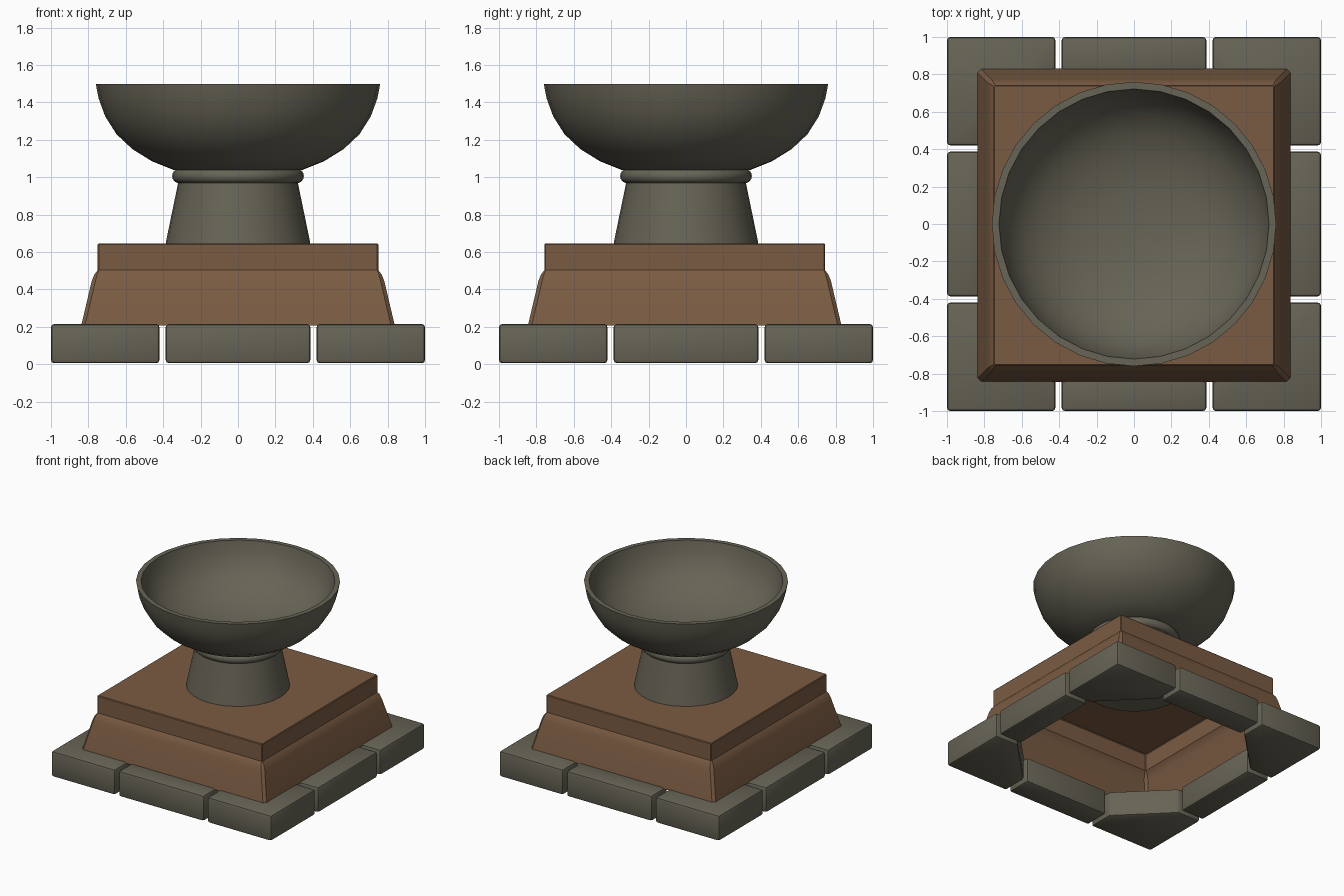
import bpy, bmesh, math

if "Cube" in bpy.data.objects:
    bpy.data.objects.remove(bpy.data.objects["Cube"])


def material(name, rgb):
    m = bpy.data.materials.new(name)
    m.diffuse_color = (*rgb, 1)
    m.use_nodes = True
    m.node_tree.nodes["Principled BSDF"].inputs["Base Color"].default_value = m.diffuse_color
    return m


STONE = material("grey green stone", (0.135, 0.127, 0.092))
BROWN = material("brown clay", (0.195, 0.105, 0.055))


def finish(name, bm, mat, angle=35):
    bmesh.ops.recalc_face_normals(bm, faces=bm.faces)
    me = bpy.data.meshes.new(name)
    bm.to_mesh(me)
    bm.free()
    me.materials.append(mat)
    ob = bpy.data.objects.new(name, me)
    bpy.context.collection.objects.link(ob)
    bpy.ops.object.select_all(action='DESELECT')
    bpy.context.view_layer.objects.active = ob
    ob.select_set(True)
    bpy.ops.object.shade_smooth_by_angle(angle=math.radians(angle))
    return ob


def prism(name, outline, z0, z1, mat, bevel):
    bm = bmesh.new()
    f = bm.faces.new([bm.verts.new((x, y, z0)) for x, y in outline])
    ext = bmesh.ops.extrude_face_region(bm, geom=[f])
    for v in ext['geom']:
        if isinstance(v, bmesh.types.BMVert):
            v.co.z = z1
    bmesh.ops.recalc_face_normals(bm, faces=bm.faces)
    bmesh.ops.bevel(bm, geom=bm.edges[:], offset=bevel, segments=2,
                    profile=0.5, affect='EDGES')
    return finish(name, bm, mat)


def lathe(name, profile, mat, seg=32):
    # a radius of zero becomes a single pole vertex
    bm = bmesh.new()
    rings = []
    for r, z in profile:
        n = 1 if r == 0 else seg
        rings.append([bm.verts.new((r * math.cos(2 * math.pi * i / seg),
                                    r * math.sin(2 * math.pi * i / seg), z)) for i in range(n)])
    for a, b in zip(rings, rings[1:]):
        for i in range(seg):
            j = (i + 1) % seg
            vs = [a[i % len(a)], a[j % len(a)], b[j % len(b)], b[i % len(b)]]
            bm.faces.new(list(dict.fromkeys(vs)))
    return finish(name, bm, mat, 45)


# Base ring: corner stones with a diagonal inner cut, straight stones between
Z0, Z1, D = 0.005, 0.215, 0.79
for sx in (-1, 1):
    for sy in (-1, 1):
        ex, ey = 0.42, 0.42
        pts = [(1, 1), (ex, 1), (ex, D), (D, ey), (1, ey)]
        prism("corner_stone", [(sx * x, sy * y) for x, y in pts], Z0, Z1, STONE, 0.018)
for k in range(4):
    c, s = round(math.cos(k * math.pi / 2)), round(math.sin(k * math.pi / 2))
    pts = [(1, -0.387), (1, 0.387), (D, 0.387), (D, -0.387)]
    prism("side_stone", [(c * x - s * y, s * x + c * y) for x, y in pts],
          Z0, Z1, STONE, 0.018)

# Plinth: hollow stepped shell, open at the bottom, with clipped corners
bm = bmesh.new()
rings = []
for h, z, c in [(0.838, 0.208, 0.02), (0.782, 0.445, 0.02), (0.768, 0.48, 0.015),
                (0.75, 0.503, 0.006), (0.75, 0.64, 0.006), (0.745, 0.646, 0.006)]:
    k = h - c
    rings.append([bm.verts.new((x, y - 0.007, z)) for x, y in
                  [(h, -k), (h, k), (k, h), (-k, h), (-h, k), (-h, -k), (-k, -h), (k, -h)]])
for a, b in zip(rings, rings[1:]):
    for i in range(8):
        j = (i + 1) % 8
        bm.faces.new((a[i], a[j], b[j], b[i]))
bm.faces.new(rings[-1])
finish("plinth", bm, BROWN, 30)

# Tapered stem
lathe("stem", [(0, 0.63), (0.388, 0.63), (0.384, 0.66), (0.32, 0.97), (0.31, 1.05)], STONE)

# Rounded collar
lathe("collar", [(0.29, 0.968)] +
      [(0.315 + 0.037 * math.cos(t * math.pi / 8), 1.006 + 0.038 * math.sin(t * math.pi / 8))
       for t in range(-4, 5)] + [(0.29, 1.044)], STONE)

# Bowl
lathe("bowl", [(0, 1.035), (0.34, 1.037), (0.46, 1.085), (0.565, 1.15), (0.65, 1.23),
               (0.71, 1.325), (0.745, 1.42), (0.76, 1.497), (0.722, 1.497), (0.705, 1.42),
               (0.665, 1.33), (0.6, 1.245), (0.5, 1.17), (0.36, 1.11), (0.18, 1.08),
               (0, 1.072)], STONE)
